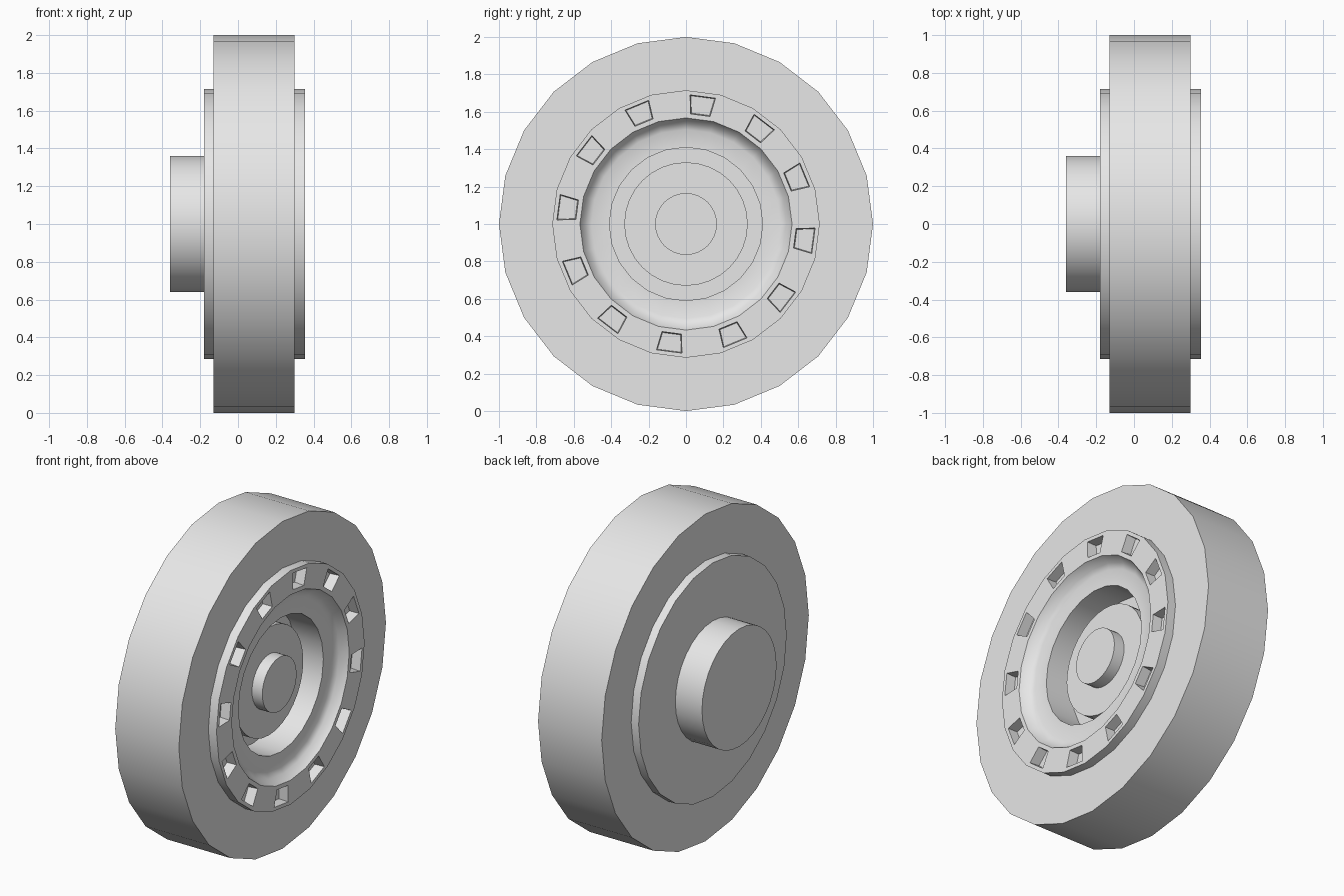
import bpy, bmesh, math

if "Cube" in bpy.data.objects:
    bpy.data.objects.remove(bpy.data.objects["Cube"], do_unlink=True)

grey = bpy.data.materials.new("light_grey")
grey.use_nodes = True
grey.diffuse_color = (0.8, 0.8, 0.8, 1)
grey.node_tree.nodes["Principled BSDF"].inputs["Base Color"].default_value = (0.8, 0.8, 0.8, 1)

SIDES = 24


def lathe(name, profile, closed=False, detail=None, sides=SIDES):
    """Turn (x, radius) points around the wheel axis; cap the ends or close the loop."""
    bm = bmesh.new()
    rings = []
    for x, r in profile:
        angles = [math.tau * i / sides for i in range(sides)]
        rings.append([bm.verts.new((x, r * math.sin(a), r * math.cos(a))) for a in angles])
    pairs = list(zip(rings, rings[1:]))
    if closed:
        pairs.append((rings[-1], rings[0]))
    else:
        bm.faces.new(rings[0])
        bm.faces.new(rings[-1])
    bands = []
    for a, b in pairs:
        bands.append([bm.faces.new((a[i], a[(i + 1) % sides], b[(i + 1) % sides], b[i]))
                      for i in range(sides)])
    bmesh.ops.recalc_face_normals(bm, faces=bm.faces)
    if detail:
        detail(bm, bands)
    mesh = bpy.data.meshes.new(name)
    bm.to_mesh(mesh)
    bm.free()
    mesh.materials.append(grey)
    obj = bpy.data.objects.new(name, mesh)
    obj.location.z = 1
    bpy.context.collection.objects.link(obj)
    bpy.ops.object.select_all(action='DESELECT')
    obj.select_set(True)
    bpy.context.view_layer.objects.active = obj
    bpy.ops.object.shade_smooth_by_angle(angle=math.radians(40))
    return obj


def cut_pockets(bm, bands):
    """Sink a pocket into every second face of the flat front ring."""
    pockets = bands[2][::2]
    bmesh.ops.inset_individual(bm, faces=pockets, thickness=0.033)
    bmesh.ops.inset_individual(bm, faces=pockets, thickness=0.006, depth=-0.06)


# Tyre
lathe("tyre", [(-0.13, 0.69), (-0.13, 1), (0.3, 1), (0.3, 0.69)], closed=True)

# Rim: back plate, pocketed ring, dished slope and central well
lathe("rim", [(-0.18, 0.36), (-0.18, 0.715), (0.355, 0.715), (0.355, 0.567), (0.305, 0.54),
              (0.29, 0.505), (0.29, 0.41), (0.1, 0.41)], detail=cut_pockets)

# Drum and cap inside the well
lathe("hub_drum", [(0.1, 0.33), (0.21, 0.33)], sides=32)
lathe("hub_cap", [(0.21, 0.165), (0.28, 0.165)], sides=32)

# Axle boss on the back
lathe("axle_boss", [(-0.36, 0.36), (-0.18, 0.36)], sides=32)
